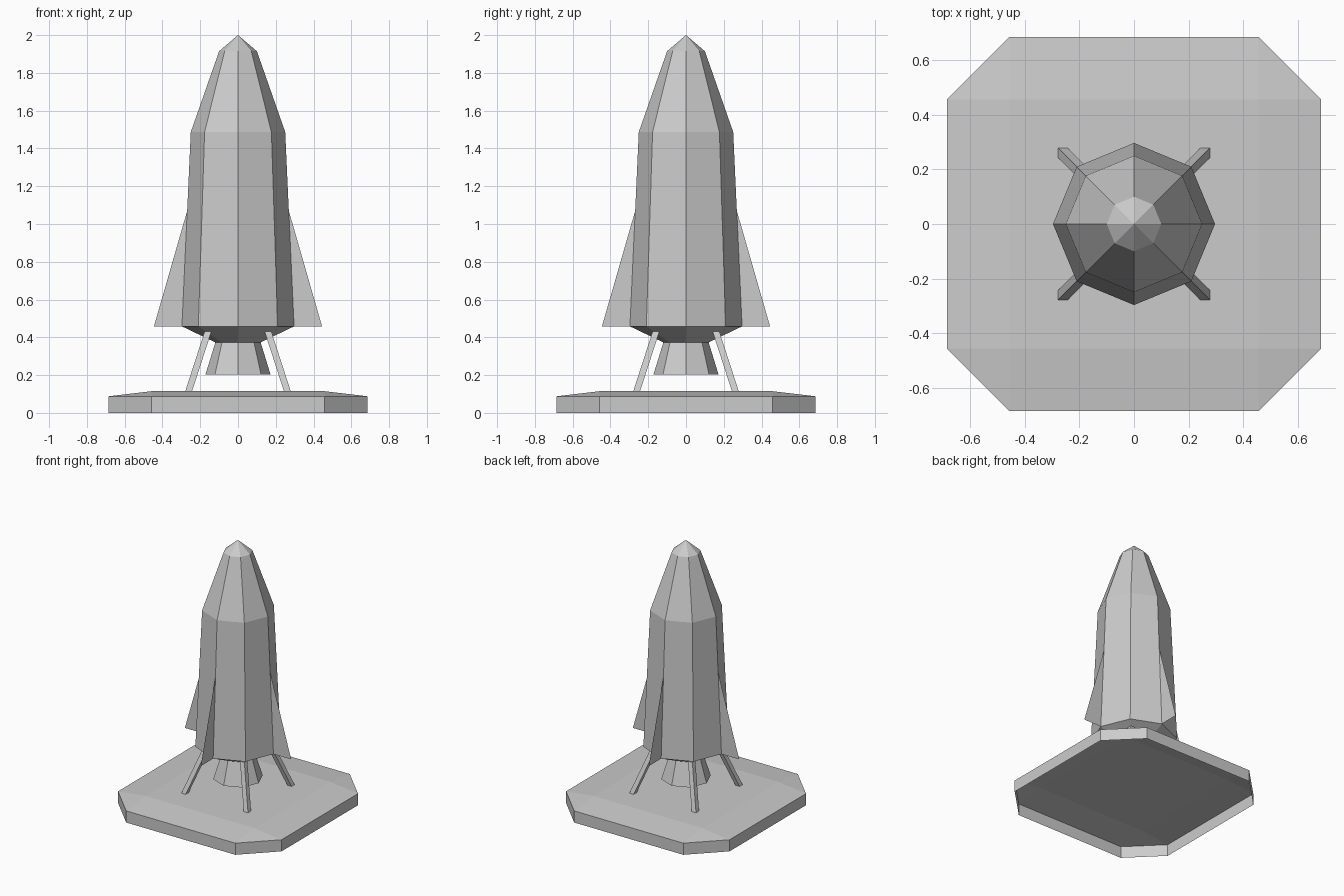
import bpy, bmesh, math
from mathutils import Matrix, Vector

cube = bpy.data.objects.get("Cube")
if cube:
    bpy.data.objects.remove(cube, do_unlink=True)

grey = bpy.data.materials.new("light grey")
grey.use_nodes = True
grey.diffuse_color = (0.6, 0.6, 0.6, 1)
grey.node_tree.nodes["Principled BSDF"].inputs["Base Color"].default_value = (0.6, 0.6, 0.6, 1)


def finish(name, bm):
    """Weld, orient and link a flat-shaded mesh."""
    bmesh.ops.remove_doubles(bm, verts=bm.verts, dist=0.0005)
    bmesh.ops.recalc_face_normals(bm, faces=bm.faces)
    mesh = bpy.data.meshes.new(name)
    bm.to_mesh(mesh)
    bm.free()
    mesh.materials.append(grey)
    obj = bpy.data.objects.new(name, mesh)
    bpy.context.collection.objects.link(obj)
    return obj


def add_face(bm, points):
    bm.faces.new([bm.verts.new(p) for p in points])


def quarter_turn(k):
    return Matrix.Rotation(k * math.pi / 2, 3, "Z")


def lathe(name, profile, sides=8):
    """Turn (radius, z) points into a faceted shell."""
    bm = bmesh.new()
    rings = []
    for r, z in profile:
        if r == 0:
            rings.append([bm.verts.new((0, 0, z))] * sides)
        else:
            turns = [2 * math.pi * i / sides for i in range(sides)]
            rings.append([bm.verts.new((r * math.cos(a), r * math.sin(a), z)) for a in turns])
    for low, high in zip(rings, rings[1:]):
        for i in range(sides):
            j = (i + 1) % sides
            corners = [low[i], low[j], high[j], high[i]]
            bm.faces.new(list(dict.fromkeys(corners)))
    return finish(name, bm)


# Rocket hull flowing into an open engine nozzle
lathe("hull_and_nozzle", [(0.172, 0.204), (0.12, 0.373), (0.297, 0.458),
                          (0.25, 1.487), (0.1, 1.915), (0, 2)])

# Launch pad: octagon shell, open below, with a raised square top and sloping borders
HALF, FLAT, RIM, TOP = 0.685, 0.457, 0.088, 0.115
bm = bmesh.new()
for k in range(4):
    turn = quarter_turn(k)
    a, b, c = [turn @ Vector(p) for p in ((HALF, -FLAT, 0), (HALF, FLAT, 0), (FLAT, HALF, 0))]
    d, e = [turn @ Vector(p) for p in ((FLAT, -FLAT, TOP), (FLAT, FLAT, TOP))]
    up = Vector((0, 0, RIM))
    add_face(bm, [a, b, b + up, a + up])
    add_face(bm, [b, c, c + up, b + up])
    add_face(bm, [a + up, b + up, e, d])
    add_face(bm, [b + up, c + up, e])
add_face(bm, [quarter_turn(k) @ Vector((FLAT, FLAT, TOP)) for k in range(4)])
finish("launch_pad", bm)

# Sheet fins on the four axes
for k, side in enumerate(("left", "back", "right", "front")):
    bm = bmesh.new()
    outline = ((0.297, 0, 0.458), (0.445, 0, 0.458), (0.269, 0, 1.07))
    add_face(bm, [quarter_turn(k) @ Vector(p) for p in outline])
    finish(side + "_fin", bm)

# Slanted square struts on the diagonals
for k, side in enumerate(("back_left", "back_right", "front_right", "front_left")):
    bm = bmesh.new()
    bmesh.ops.create_cube(bm, size=1)
    for v in bm.verts:
        centre, z = (0.159, 0.43) if v.co.z > 0 else (0.261, TOP)
        v.co = quarter_turn(k) @ Vector((centre + v.co.x * 0.036, centre + v.co.y * 0.036, z))
    finish(side + "_strut", bm)
